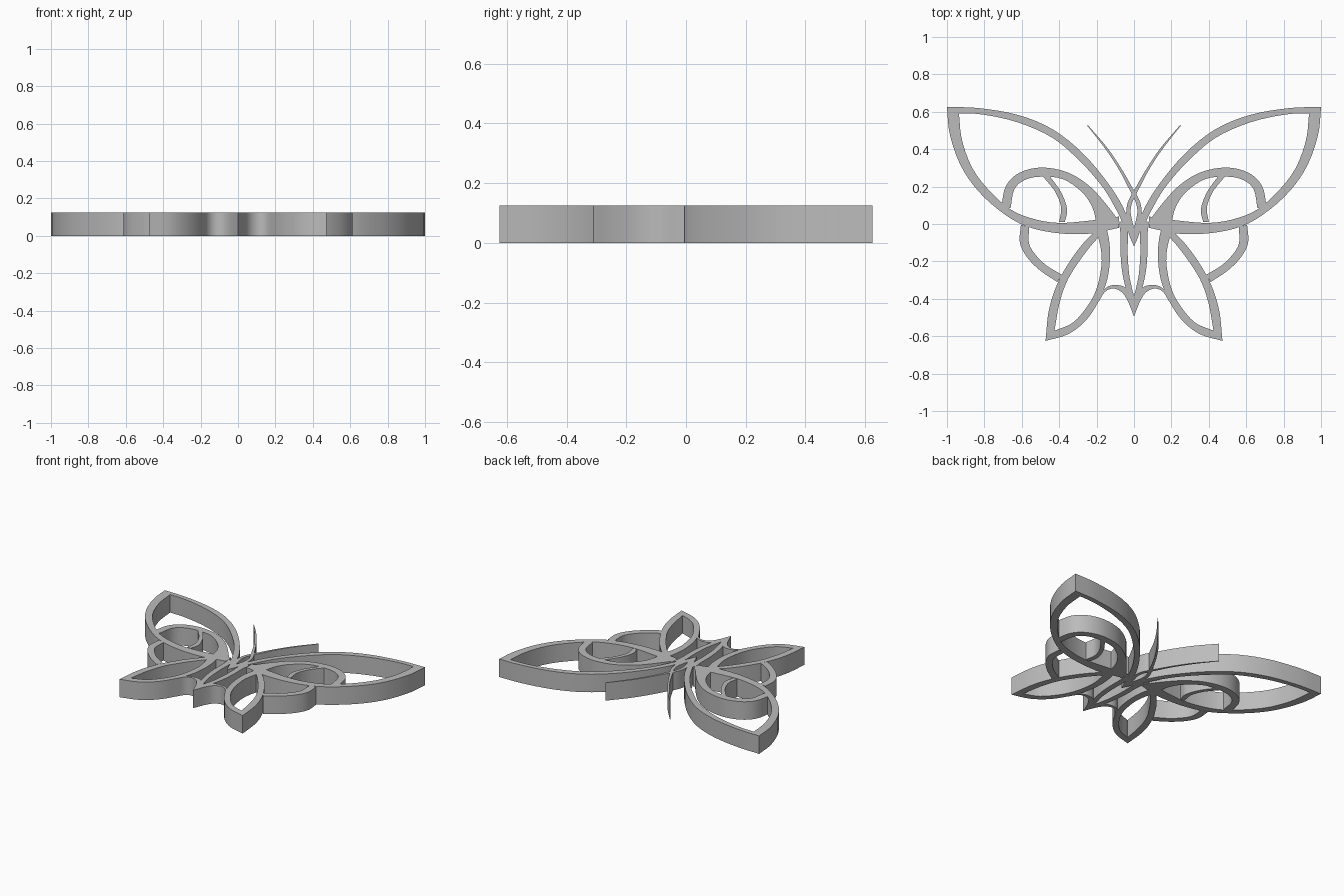
import bpy, bmesh, math
from mathutils import Vector

if "Cube" in bpy.data.objects:
    bpy.data.objects.remove(bpy.data.objects["Cube"])

HEIGHT = 0.125
SAMPLES = 28

metal = bpy.data.materials.new("plain_grey")
metal.diffuse_color = (0.5, 0.5, 0.5, 1)
metal.use_nodes = True
metal.node_tree.nodes["Principled BSDF"].inputs["Base Color"].default_value = metal.diffuse_color


def smooth_path(points):
    """Catmull-Rom curve through points given in hundredths of a unit."""
    p = [Vector(q) / 100 for q in points]
    p = [2 * p[0] - p[1]] + p + [2 * p[-1] - p[-2]]
    spans = len(p) - 3
    out = []
    for i in range(SAMPLES + 1):
        s = i / SAMPLES * spans
        k = min(int(s), spans - 1)
        t = s - k
        a, b, c, d = p[k:k + 4]
        out.append(0.5 * (2 * b + (c - a) * t + (2 * a - 5 * b + 4 * c - d) * t * t
                          + (3 * b - a - 3 * c + d) * t ** 3))
    return out


def ribbon(name, edge_a, edge_b):
    """Upright band between two curved edges, mirrored to the other side."""
    bm = bmesh.new()
    rings = []
    for a, b in zip(smooth_path(edge_a), smooth_path(edge_b)):
        rings.append([bm.verts.new((q.x, q.y, z)) for q, z in
                      ((a, 0), (b, 0), (b, HEIGHT), (a, HEIGHT))])
    for r, s in zip(rings, rings[1:]):
        for i in range(4):
            j = (i + 1) % 4
            bm.faces.new((r[i], r[j], s[j], s[i]))
    bm.faces.new(rings[0])
    bm.faces.new(rings[-1])
    bmesh.ops.recalc_face_normals(bm, faces=bm.faces)
    mesh = bpy.data.meshes.new(name)
    bm.to_mesh(mesh)
    bm.free()
    mesh.materials.append(metal)
    obj = bpy.data.objects.new(name, mesh)
    bpy.context.collection.objects.link(obj)
    mod = obj.modifiers.new("mirror", 'MIRROR')
    mod.use_mirror_merge = False
    return obj


# Upper wing: leading and trailing bands meeting at the pointed tip
ribbon("upper_wing_leading_band",
       [(100, 62.5), (83.4, 62), (62, 58.3), (43.3, 50.5), (27.3, 37.7), (14, 22), (6, 9.3), (3, 1)],
       [(93.6, 59.2), (80.7, 58.5), (62, 54.3), (43.3, 45.9), (28.3, 33), (16.6, 19.5), (9.6, 7.8), (6, 0.5)])
ribbon("upper_wing_trailing_band",
       [(100, 62.5), (98.5, 48), (93, 32), (84.5, 19), (72.7, 7.8), (59.4, -0.5), (43.3, -4.6), (24.6, -5.3), (8, -2)],
       [(93.6, 59.2), (92, 45), (86.5, 30), (77.5, 18), (66, 7.8), (54, 2.8), (40.6, 0.6), (24.6, 1.7), (8, 4)])

# Round loop and crescent inside the upper wing
ribbon("wing_loop",
       [(71, 9), (68.4, 20.5), (61, 27.5), (49.2, 30.2), (35.3, 27.5), (23.5, 20), (14, 9.5), (7, 0)],
       [(66, 8.5), (64, 18.5), (58.5, 23.5), (50, 25.3), (38, 24), (27.8, 17), (22.3, 9), (20, 0)])
ribbon("wing_crescent",
       [(45, 25.5), (39, 17), (35.8, 8), (37, 1)],
       [(49, 25.8), (42.3, 17.4), (39, 9), (40, 1)])

# Small side lobe below the upper wing
ribbon("side_lobe",
       [(60.5, -0.5), (61, -10), (57, -18), (50, -25), (41, -31)],
       [(56, -1.5), (56.2, -10), (53, -16), (47, -22), (38.5, -27.2)])

# Lower wing: outer and inner bands meeting at the lower tip
ribbon("lower_wing_outer_band",
       [(47.3, -62.5), (45.5, -46), (41, -32), (34, -19.5), (26, -9), (18, -1.5)],
       [(42.5, -57), (40, -43), (36, -31), (30, -21), (22.5, -11), (14, -2)])
ribbon("lower_wing_inner_band",
       [(47.3, -62.5), (35, -58.8), (25.7, -51.5), (19, -41.5), (14.4, -30), (12.8, -18), (13.4, -8), (15.5, 0)],
       [(42.5, -57), (32.6, -52.7), (24.6, -43.5), (19.8, -34), (17.4, -22), (17.7, -13.5), (20, -4.5), (23, 1)])

# Body sides, tail arch and antennae that cross over the head
ribbon("body_side",
       [(8, 1), (7.2, -6), (7.2, -15), (6.4, -25), (4, -36), (0, -49.5)],
       [(3.5, 2), (3.2, -6), (3.4, -15), (2.7, -26), (1.4, -33), (0, -38.5)])
ribbon("tail_arch",
       [(18, -37), (14, -33.5), (10, -32.6), (5.5, -33.5), (2, -37), (0, -41)],
       [(19, -41.8), (15.5, -36.3), (11, -34.5), (6.4, -36.6), (3.2, -41.5), (0, -49.5)])
ribbon("antenna",
       [(24.8, 53), (14.5, 41), (7, 30), (1.5, 20.5), (-3.5, 11), (-4, 1), (-2.5, -6), (0, -12)],
       [(25, 52.6), (15.2, 40), (8, 29), (3, 19.5), (-0.8, 12), (-1.8, 6.5), (-0.8, 1), (0, -2)])

# Smooth walls with crisp top and bottom edges
bpy.ops.object.select_all(action='SELECT')
bpy.context.view_layer.objects.active = bpy.context.selected_objects[0]
bpy.ops.object.shade_smooth_by_angle(angle=math.radians(30))
